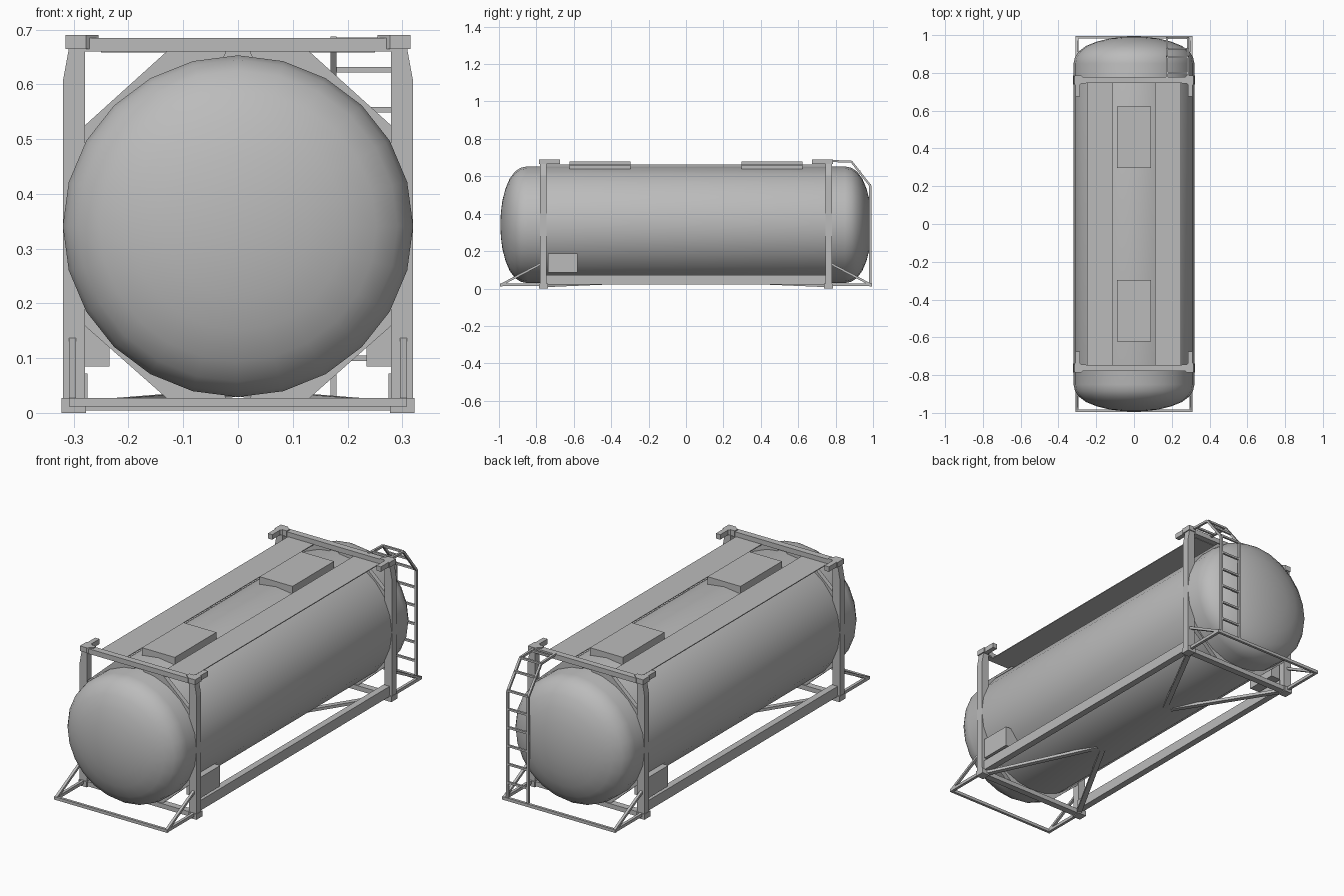
import bpy, bmesh, math
from mathutils import Vector, Matrix

if "Cube" in bpy.data.objects:
    bpy.data.objects.remove(bpy.data.objects["Cube"])

grey = bpy.data.materials.new("steel grey")
grey.diffuse_color = (0.5, 0.5, 0.5, 1)
grey.use_nodes = True
grey.node_tree.nodes["Principled BSDF"].inputs["Base Color"].default_value = grey.diffuse_color


def make(name, bm, mirror=""):
    """Turn a bmesh into an object, optionally mirrored across x and/or y."""
    bmesh.ops.recalc_face_normals(bm, faces=bm.faces)
    me = bpy.data.meshes.new(name)
    bm.to_mesh(me)
    bm.free()
    me.materials.append(grey)
    ob = bpy.data.objects.new(name, me)
    bpy.context.collection.objects.link(ob)
    if mirror:
        m = ob.modifiers.new("mirror", 'MIRROR')
        m.use_axis = ("x" in mirror, "y" in mirror, False)
        m.use_mirror_merge = False
    return ob


def add_box(bm, lo, hi):
    lo, hi = Vector(lo), Vector(hi)
    mat = Matrix.Translation((lo + hi) / 2) @ Matrix.Diagonal((*(hi - lo), 1))
    bmesh.ops.create_cube(bm, size=1, matrix=mat)


def box(name, lo, hi, mirror=""):
    bm = bmesh.new()
    add_box(bm, lo, hi)
    return make(name, bm, mirror)


def add_bar(bm, a, b, w, h):
    """Rectangular bar from a to b, w wide and h high."""
    a, b = Vector(a), Vector(b)
    d = b - a
    rot = d.to_track_quat('Y', 'Z').to_matrix().to_4x4()
    mat = Matrix.Translation((a + b) / 2) @ rot @ Matrix.Diagonal((w, d.length, h, 1))
    bmesh.ops.create_cube(bm, size=1, matrix=mat)


def bar(name, a, b, w, h, mirror=""):
    bm = bmesh.new()
    add_bar(bm, a, b, w, h)
    return make(name, bm, mirror)


def plate(name, pts, axis, lo, hi, mirror=""):
    """Outline extruded along y (pts are x,z) or z (pts are x,y)."""
    bm = bmesh.new()
    vs = [bm.verts.new((p, lo, q) if axis == "y" else (p, q, lo)) for p, q in pts]
    f = bm.faces.new(vs)
    ex = bmesh.ops.extrude_face_region(bm, geom=[f])
    off = Vector((0, hi - lo, 0)) if axis == "y" else Vector((0, 0, hi - lo))
    bmesh.ops.translate(bm, vec=off, verts=[v for v in ex["geom"] if isinstance(v, bmesh.types.BMVert)])
    return make(name, bm, mirror)


# Tank: 24-sided lathe along y with domed ends
CZ, RX, RZ, N = 0.341, 0.32, 0.312, 24
half = [(0.85, 1.0), (0.885, 0.975), (0.915, 0.91), (0.943, 0.79),
        (0.966, 0.61), (0.982, 0.41), (0.99, 0.2)]
profile = [(-y, r) for y, r in reversed(half)] + half
bm = bmesh.new()
rings = []
for y, r in profile:
    rings.append([bm.verts.new((RX * r * math.sin(2 * math.pi * i / N), y,
                                CZ + RZ * r * math.cos(2 * math.pi * i / N))) for i in range(N)])
for a, b in zip(rings, rings[1:]):
    for i in range(N):
        j = (i + 1) % N
        bm.faces.new((a[i], a[j], b[j], b[i]))
for ring, y in ((rings[0], -0.993), (rings[-1], 0.993)):
    tip = bm.verts.new((0, y, CZ))
    for i in range(N):
        bm.faces.new((ring[i], ring[(i + 1) % N], tip))
for f in bm.faces:
    f.smooth = True
make("tank", bm)

# End frames: corner posts, cross beams, corner castings
plate("corner_post", [(0.279, 0.0), (0.32, 0.0), (0.32, 0.605), (0.309, 0.665), (0.279, 0.665)],
      "y", 0.745, 0.78, "xy")
box("top_cross_beam", (-0.285, 0.747, 0.66), (0.285, 0.779, 0.685), "y")
box("bottom_cross_beam", (-0.32, 0.747, 0.004), (0.32, 0.78, 0.027), "y")
plate("top_corner_casting", [(0.315, 0.785), (0.278, 0.785), (0.255, 0.765), (0.255, 0.745), (0.277, 0.745),
      (0.285, 0.737), (0.285, 0.675), (0.309, 0.675), (0.309, 0.735), (0.315, 0.735)],
      "z", 0.665, 0.69, "xy")
box("bottom_corner_casting", (0.278, 0.738, 0.0), (0.322, 0.785, 0.027), "xy")

# Gusset plates filling between the frame corners and the tank
arc = [(0.305 * math.sin(math.radians(a)), 0.297 * math.cos(math.radians(a))) for a in range(66, 0, -12)]
plate("upper_gusset", [(0.127, 0.663), (0.282, 0.523)] + [(x, CZ + z) for x, z in arc] + [(0.02, 0.663)],
      "y", 0.752, 0.774, "xy")
plate("lower_gusset", [(0.127, 0.024), (0.282, 0.161)] + [(x, CZ - z) for x, z in arc] + [(0.02, 0.024)],
      "y", 0.752, 0.774, "xy")

# Lower side rails and V braces under the tank
box("side_rail", (0.275, -0.75, 0.022), (0.308, 0.75, 0.072), "x")
bar("under_brace", (0.295, 0.765, 0.014), (0.015, 0.25, 0.036), 0.024, 0.014, "xy")

# Walkway planks and hatch boxes on top
box("walkway", (0.11, -0.75, 0.658), (0.25, 0.75, 0.662), "x")
box("hatch_box", (-0.09, 0.297, 0.63), (0.09, 0.622, 0.679), "y")

# Side cabinets on diagonally opposite corners
box("right_cabinet", (0.235, -0.738, 0.085), (0.309, -0.58, 0.187))
box("left_cabinet", (-0.309, 0.58, 0.085), (-0.235, 0.738, 0.187))

# End bumpers: cross bar, side bars and sloping struts
bm = bmesh.new()
add_box(bm, (-0.309, 0.982, 0.012), (0.309, 0.995, 0.027))
for s in (-1, 1):
    add_bar(bm, (s * 0.302, 0.77, 0.02), (s * 0.302, 0.99, 0.02), 0.014, 0.015)
    add_bar(bm, (s * 0.302, 0.77, 0.135), (s * 0.302, 0.985, 0.022), 0.013, 0.012)
make("end_bumper", bm, "y")

# Ladder at the back, bending over onto the frame
bm = bmesh.new()
path = [(0.985, 0.02), (0.985, 0.55), (0.885, 0.678), (0.77, 0.682)]
for x in (0.174, 0.285):
    for (y0, z0), (y1, z1) in zip(path, path[1:]):
        add_bar(bm, (x, y0, z0), (x, y1, z1), 0.011, 0.011)
rungs = [(0.985, 0.1 + 0.0908 * i) for i in range(6)] + [(0.928, 0.627), (0.885, 0.678), (0.80, 0.681)]
for y, z in rungs:
    add_bar(bm, (0.174, y, z), (0.285, y, z), 0.01, 0.01)
make("ladder", bm)
